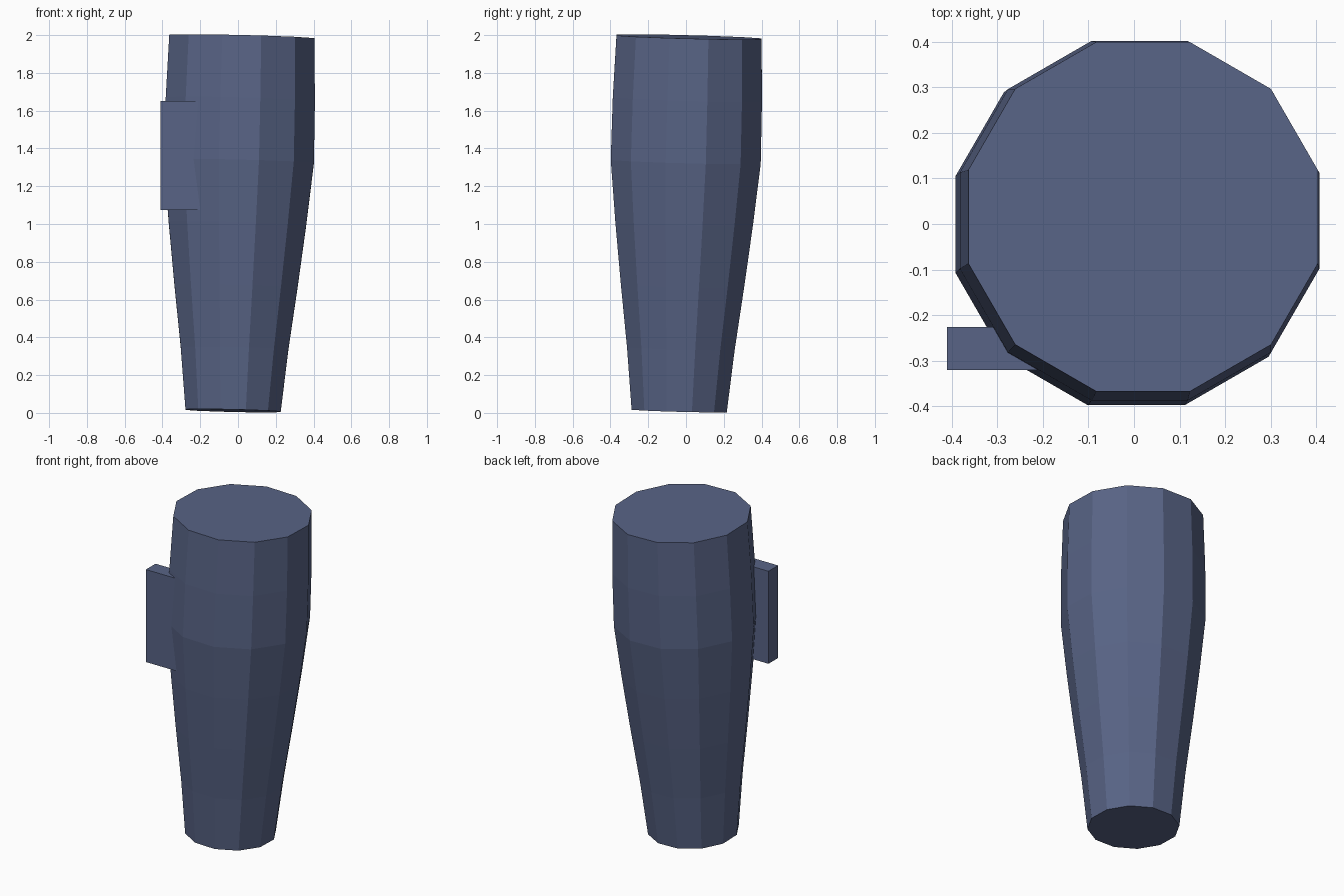
import bpy, bmesh, math
from mathutils import Matrix, Vector

if "Cube" in bpy.data.objects:
    bpy.data.objects.remove(bpy.data.objects["Cube"])

mat = bpy.data.materials.new("slate blue")
mat.diffuse_color = (0.098, 0.127, 0.238, 1)
mat.use_nodes = True
mat.node_tree.nodes["Principled BSDF"].inputs["Base Color"].default_value = mat.diffuse_color


def finish(name, bm):
    bmesh.ops.recalc_face_normals(bm, faces=bm.faces)
    me = bpy.data.meshes.new(name)
    bm.to_mesh(me)
    bm.free()
    me.materials.append(mat)
    ob = bpy.data.objects.new(name, me)
    bpy.context.collection.objects.link(ob)


# Leaning twelve-sided body: (distance along axis, half width across flats)
SIDES = 12
PROFILE = [(0, 0.252), (0.33, 0.285), (0.66, 0.326), (0.99, 0.364),
           (1.32, 0.397), (1.65, 0.395), (1.98, 0.384)]
base = Vector((-0.026, -0.036, 0.0115))
axis = Vector((0.046, 0.052, 1.98)).normalized()
tilt = Vector((0, 0, 1)).rotation_difference(axis).to_matrix()

bm = bmesh.new()
rings = []
for h, flat in PROFILE:
    r = flat / math.cos(math.pi / SIDES)
    ring = []
    for i in range(SIDES):
        a = 2 * math.pi * (i + 0.5) / SIDES
        p = Vector((r * math.cos(a), r * math.sin(a), h))
        ring.append(bm.verts.new(base + tilt @ p))
    rings.append(ring)
for lo, hi in zip(rings, rings[1:]):
    for i in range(SIDES):
        j = (i + 1) % SIDES
        bm.faces.new((lo[i], lo[j], hi[j], hi[i]))
bm.faces.new(rings[0][::-1])
bm.faces.new(rings[-1])
finish("tapered_body", bm)

# Upright rectangular tab set into the front left side
lo, hi = Vector((-0.411, -0.321, 1.075)), Vector((-0.18, -0.226, 1.652))
bm = bmesh.new()
bmesh.ops.create_cube(bm, size=1, matrix=Matrix.Translation((lo + hi) / 2)
                      @ Matrix.Diagonal((*(hi - lo), 1)))
finish("side_tab", bm)
